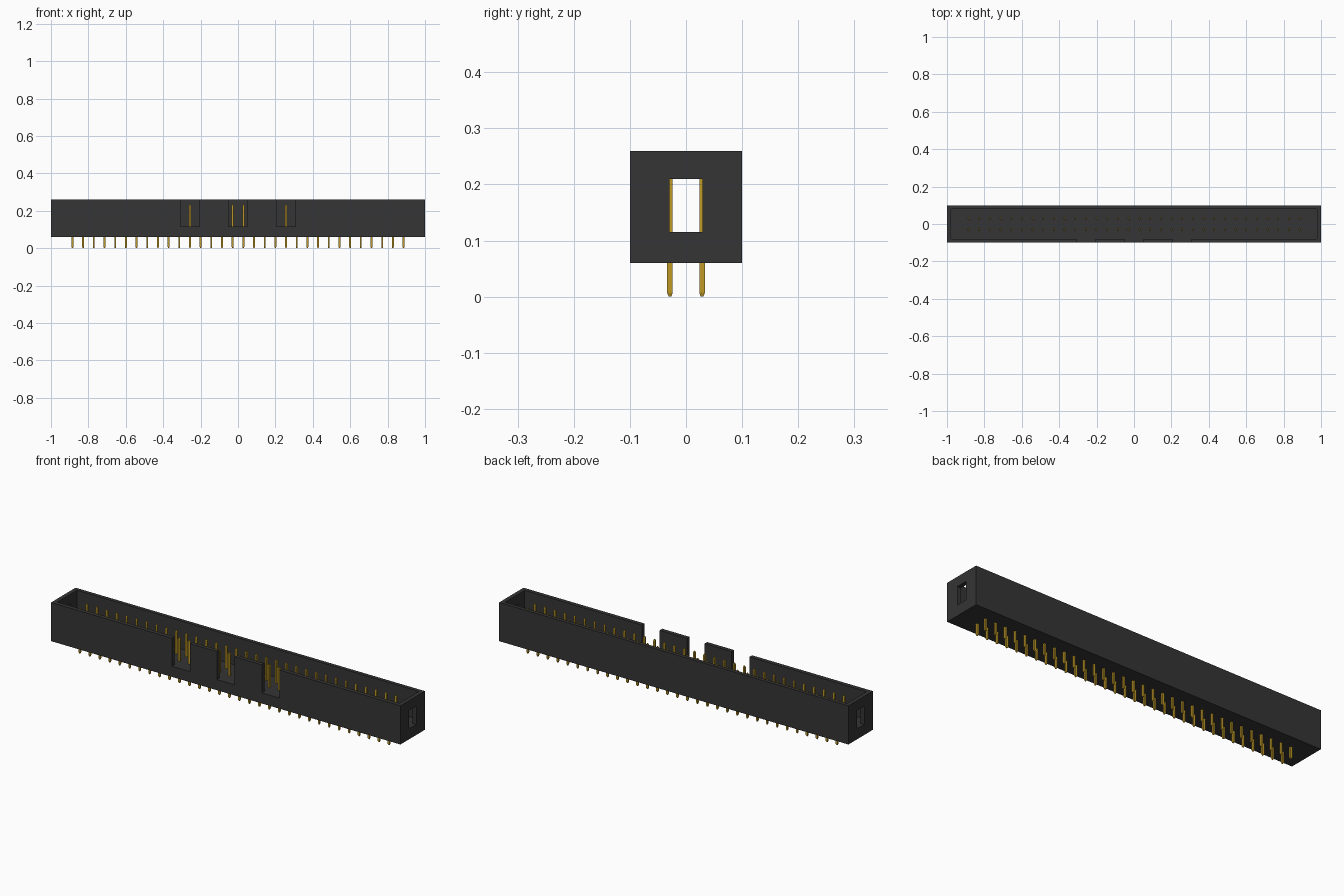
import bpy, bmesh
from mathutils import Matrix, Vector

cube = bpy.data.objects.get("Cube")
if cube:
    bpy.data.objects.remove(cube, do_unlink=True)


def material(name, rgb, roughness):
    m = bpy.data.materials.new(name)
    m.use_nodes = True
    m.diffuse_color = (*rgb, 1)
    bsdf = next(n for n in m.node_tree.nodes if n.type == 'BSDF_PRINCIPLED')
    bsdf.inputs["Base Color"].default_value = (*rgb, 1)
    bsdf.inputs["Roughness"].default_value = roughness
    return m


BLACK = material("black plastic", (0.035, 0.035, 0.035), 0.6)
GOLD = material("gold metal", (0.52, 0.32, 0.02), 0.4)


def new_object(name, bm, mat):
    mesh = bpy.data.meshes.new(name)
    bm.to_mesh(mesh)
    bm.free()
    mesh.materials.append(mat)
    obj = bpy.data.objects.new(name, mesh)
    bpy.context.collection.objects.link(obj)
    return obj


def box(name, lo, hi, mat):
    lo, hi = Vector(lo), Vector(hi)
    bm = bmesh.new()
    bmesh.ops.create_cube(bm, size=1, matrix=Matrix.Translation((lo + hi) / 2)
                          @ Matrix.Diagonal((*(hi - lo), 1)))
    return new_object(name, bm, mat)


def cut(obj, lo, hi):
    """Subtract a box from obj and drop the cutter."""
    cutter = box("cutter", lo, hi, BLACK)
    cutter.hide_render = True
    mod = obj.modifiers.new("cut", 'BOOLEAN')
    mod.operation, mod.solver, mod.object = 'DIFFERENCE', 'EXACT', cutter
    bpy.context.view_layer.objects.active = obj
    bpy.ops.object.modifier_apply(modifier=mod.name)
    bpy.data.objects.remove(cutter, do_unlink=True)


# Housing: long open tray with a thick base
BOTTOM, FLOOR, TOP = 0.06, 0.115, 0.26
housing = box("housing", (-1, -0.1, BOTTOM), (1, 0.1, TOP), BLACK)
cut(housing, (-0.979, -0.079, FLOOR), (0.979, 0.081, TOP + 0.1))

# Three keying slots in the front wall
for x in (-0.257, 0, 0.257):
    cut(housing, (x - 0.051, -0.15, FLOOR), (x + 0.051, -0.05, TOP + 0.1))

# Window through each end wall
for s in (-1, 1):
    cut(housing, (s - 0.08, -0.0295, FLOOR), (s + 0.08, 0.0295, 0.21))

# Contact pins: square rod with tapered tips, 32 columns by 2 rows
PITCH, COLUMNS, HALF, TIP = 0.0571, 32, 0.0049, 0.0025
bm = bmesh.new()
rings = []
for z, r in ((0, TIP), (0.007, HALF), (0.228, HALF), (0.235, TIP)):
    rings.append([bm.verts.new((x * r, y * r, z))
                  for x, y in ((-1, -1), (1, -1), (1, 1), (-1, 1))])
for a, b in zip(rings, rings[1:]):
    for i in range(4):
        j = (i + 1) % 4
        bm.faces.new((a[i], a[j], b[j], b[i]))
bm.faces.new(rings[0][::-1])
bm.faces.new(rings[-1])
pins = new_object("contact_pins", bm, GOLD)
pins.location = (-PITCH * (COLUMNS - 1) / 2, -PITCH / 2, 0)
for name, count, step in (("columns", COLUMNS, (PITCH, 0, 0)),
                          ("rows", 2, (0, PITCH, 0))):
    arr = pins.modifiers.new(name, 'ARRAY')
    arr.count = count
    arr.use_relative_offset = False
    arr.use_constant_offset = True
    arr.constant_offset_displace = step
